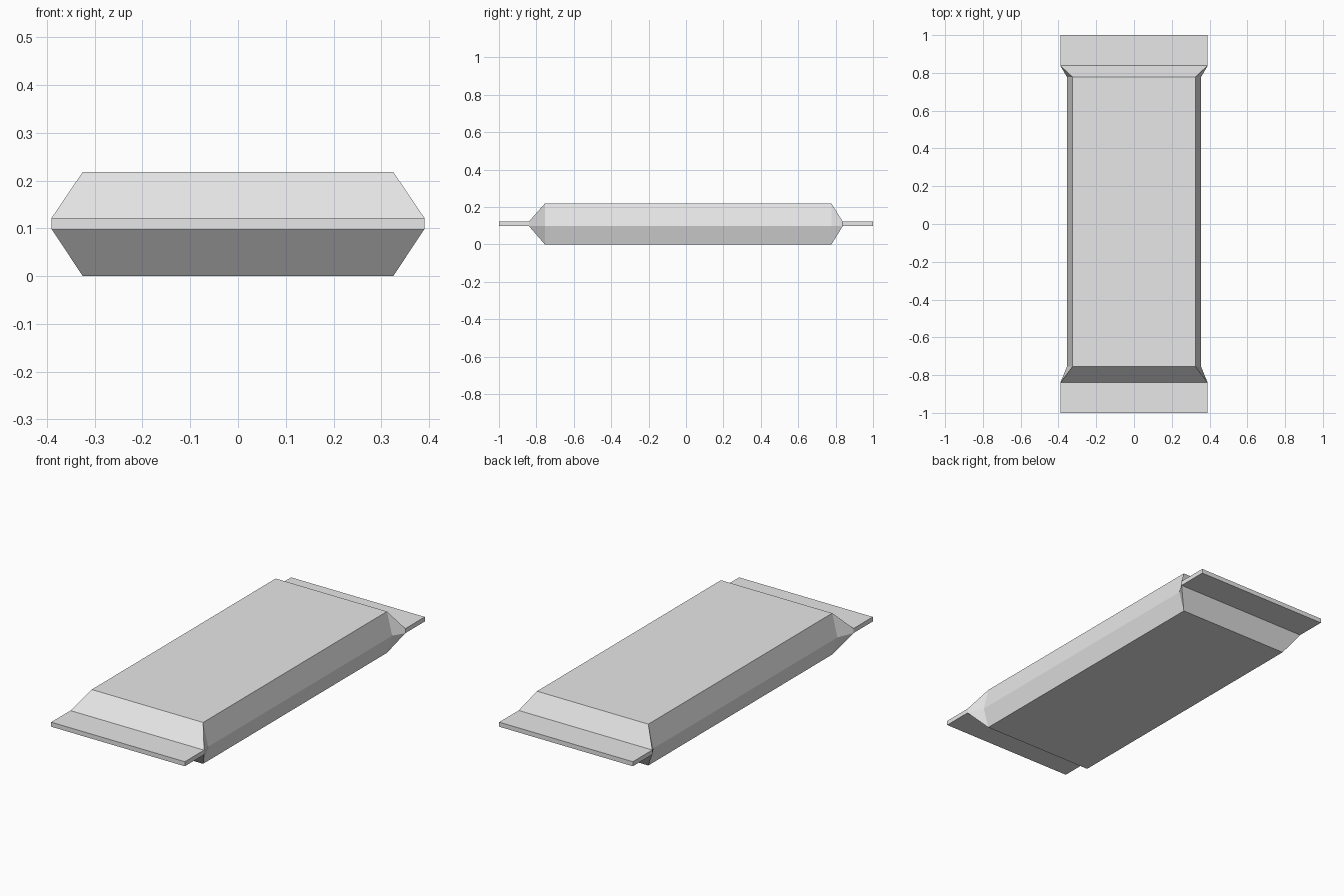
import bpy
import bmesh

cube = bpy.data.objects.get("Cube")
if cube:
    bpy.data.objects.remove(cube, do_unlink=True)

# One plain grey for the whole wrapper
grey = bpy.data.materials.new("light_grey")
grey.use_nodes = True
colour = (0.8, 0.8, 0.8, 1)
grey.diffuse_color = colour
grey.node_tree.nodes["Principled BSDF"].inputs["Base Color"].default_value = colour

# Half cross-sections (x, z), top to bottom
SEAL = [(0.39, 0.122), (0.39, 0.098), (0.39, 0.098)]
BODY = [(0.325, 0.218), (0.355, 0.098), (0.325, 0.0)]

# Stations along the length: flat seal, flared shoulder, full body and back
stations = [(-1.0, SEAL), (-0.84, SEAL), (-0.755, BODY),
            (0.778, BODY), (0.838, SEAL), (1.0, SEAL)]


def ring(bm, y, half):
    """Mirror a half section into a closed loop of vertices."""
    points = half + [(-x, z) for x, z in reversed(half)]
    return [bm.verts.new((x, y, z)) for x, z in points]


# Loft the wrapper through its stations
bm = bmesh.new()
rings = [ring(bm, y, half) for y, half in stations]
for a, b in zip(rings, rings[1:]):
    for i in range(len(a)):
        j = (i + 1) % len(a)
        bm.faces.new((a[i], a[j], b[j], b[i]))
bm.faces.new(rings[0])
bm.faces.new(rings[-1])
bmesh.ops.remove_doubles(bm, verts=bm.verts[:], dist=0.0001)
bmesh.ops.recalc_face_normals(bm, faces=bm.faces[:])

mesh = bpy.data.meshes.new("wrapped_bar")
bm.to_mesh(mesh)
bm.free()
mesh.materials.append(grey)
bar = bpy.data.objects.new("wrapped_bar", mesh)
bpy.context.collection.objects.link(bar)
